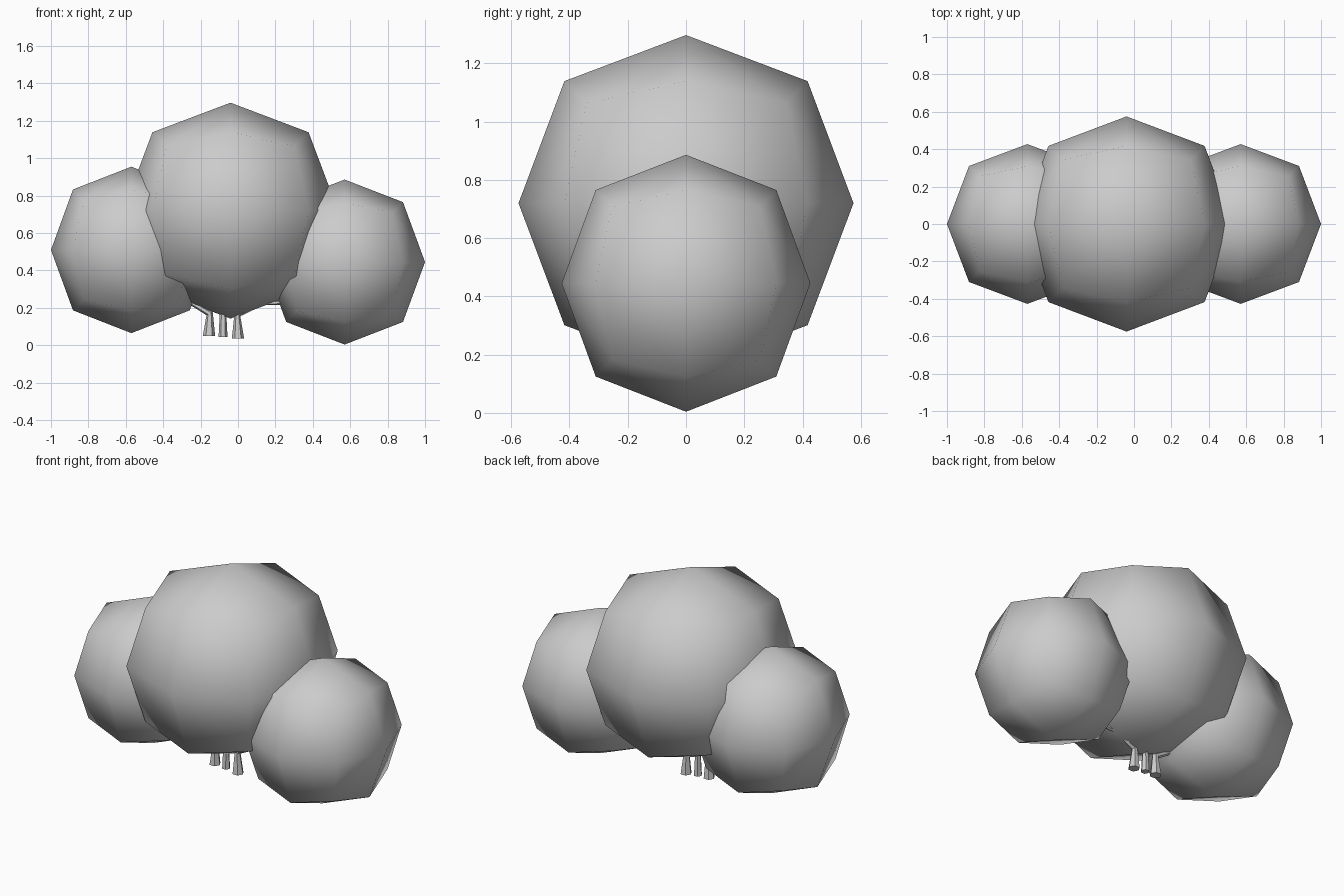
import bpy, bmesh, math
from mathutils import Vector

if "Cube" in bpy.data.objects:
    bpy.data.objects.remove(bpy.data.objects["Cube"])

LIMIT = 0.8395  # a cube's face centre shrinks to this after one subdivision


def foliage(name, centre, radii):
    bm = bmesh.new()
    bmesh.ops.create_cube(bm, size=2.0)
    for v in bm.verts:
        v.co = Vector([c * r / LIMIT for c, r in zip(v.co, radii)])
    for f in bm.faces:
        f.smooth = True
    mesh = bpy.data.meshes.new(name)
    bm.to_mesh(mesh)
    bm.free()
    ob = bpy.data.objects.new(name, mesh)
    ob.location = centre
    bpy.context.collection.objects.link(ob)
    mod = ob.modifiers.new("round", 'SUBSURF')
    mod.levels = mod.render_levels = 1


def stem(name, path, sides=6):
    """Tapered tube through (x, z, radius) points in the y = 0 plane."""
    bm = bmesh.new()
    pts = [Vector((x, 0, z)) for x, z, r in path]
    rings = []
    for i, p in enumerate(pts):
        if i == 0:
            t = Vector((0, 0, 1))  # flat foot
        else:
            t = (p - pts[i - 1]).normalized()
            if i + 1 < len(pts):
                t = (t + (pts[i + 1] - p).normalized()).normalized()
        side = Vector((t.z, 0, -t.x))
        rad = path[i][2]
        rings.append([bm.verts.new(p + side * rad * math.cos(a) + Vector((0, rad * math.sin(a), 0)))
                      for a in (2 * math.pi * k / sides for k in range(sides))])
    for lo, hi in zip(rings, rings[1:]):
        for k in range(sides):
            n = (k + 1) % sides
            bm.faces.new((lo[k], lo[n], hi[n], hi[k]))
    bm.faces.new(rings[0][::-1])
    bm.faces.new(rings[-1])
    bmesh.ops.recalc_face_normals(bm, faces=bm.faces)
    mesh = bpy.data.meshes.new(name)
    bm.to_mesh(mesh)
    bm.free()
    bpy.context.collection.objects.link(bpy.data.objects.new(name, mesh))


# Three leafy balls
foliage("middle_foliage", (-0.04, 0, 0.72), (0.575, 0.575, 0.577))
foliage("left_foliage", (-0.57, 0, 0.51), (0.43, 0.427, 0.445))
foliage("right_foliage", (0.57, 0, 0.445), (0.43, 0.427, 0.441))

# Three flared stems, the outer two bending into the side foliage
stem("left_stem", [(-0.155, 0.05, 0.033), (-0.152, 0.17, 0.019), (-0.26, 0.235, 0.014), (-0.36, 0.30, 0.012)])
stem("middle_stem", [(-0.08, 0.045, 0.024), (-0.08, 0.16, 0.018), (-0.075, 0.30, 0.014)])
stem("right_stem", [(0.0, 0.035, 0.033), (-0.003, 0.165, 0.018), (0.13, 0.228, 0.014), (0.36, 0.23, 0.012)])
